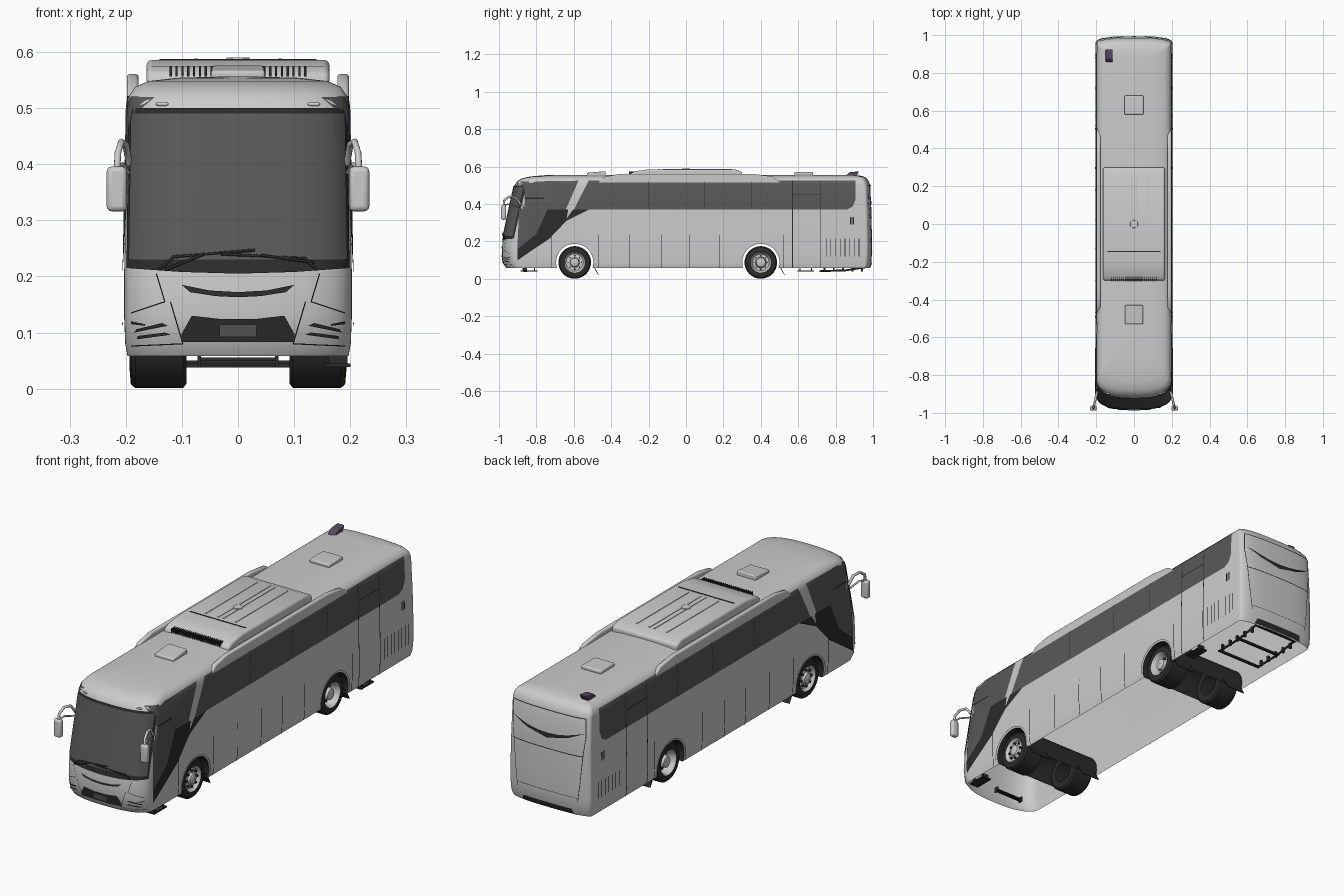
import bpy, bmesh
from math import sin, cos, pi, radians
from mathutils import Vector

if "Cube" in bpy.data.objects:
    bpy.data.objects.remove(bpy.data.objects["Cube"])

def colour(name, c):
    m = bpy.data.materials.new(name)
    m.diffuse_color = (*c, 1)
    m.use_nodes = True
    m.node_tree.nodes["Principled BSDF"].inputs["Base Color"].default_value = m.diffuse_color
    return m

GLASS = colour("glass", (.10, .10, .10))
BLACK = colour("black_trim", (.025, .025, .025))
PURPLE = colour("purple", (.10, .07, .13))

# Body levels: z, half width, front y, rear y
LEVELS = [(.058, .197, -.962, .982), (.08, .201, -.976, .99), (.13, .203, -.984, .994), (.2, .203, -.981, .994),
          (.35, .2, -.95, .992), (.5, .197, -.917, .985), (.522, .194, -.903, .977), (.538, .183, -.878, .966),
          (.548, .16, -.83, .95), (.554, .11, -.76, .92), (.556, .04, -.7, .88)]
FA, RA, N = .09, .035, 2.6      # corner depths, superellipse power
WHEELS, WZ, ARCH = (-.595, .40), .088, .1

def level(z):
    for a, b in zip(LEVELS, LEVELS[1:]):
        if z <= b[0]:
            t = max(0, (z - a[0]) / (b[0] - a[0]))
            return [p + (q - p) * t for p, q in zip(a[1:], b[1:])]
    return LEVELS[-1][1:]

def front_y(x, z):
    w, f, r = level(z)
    return f + FA - FA * max(0, 1 - min(1, abs(x) / w) ** N) ** (1 / N)

def rear_y(x, z):
    w, f, r = level(z)
    return r - RA + RA * max(0, 1 - min(1, abs(x) / w) ** N) ** (1 / N)

def side_x(y, z):
    w, f, r = level(z)
    d = max(0, (f + FA - y) / FA, (y - r + RA) / RA)
    return w * max(0, 1 - min(1, d) ** N) ** (1 / N)

def finish(name, bm, mat=None, bevel=0):
    bmesh.ops.recalc_face_normals(bm, faces=bm.faces)
    me = bpy.data.meshes.new(name)
    bm.to_mesh(me)
    bm.free()
    ob = bpy.data.objects.new(name, me)
    bpy.context.collection.objects.link(ob)
    if mat:
        me.materials.append(mat)
    if bevel:
        m = ob.modifiers.new("bevel", 'BEVEL')
        m.width, m.segments = bevel, 3
    return ob

def skin(name, polys, where, mat=None, off=.003):
    """Lay flat polygons onto the curved body: 'side' (y,z, both sides), 'front' or 'rear' (x,z)."""
    bm = bmesh.new()
    for s in ((1, -1) if where == 'side' else (1,)):
        for poly in polys:
            b = bmesh.new()
            b.faces.new([b.verts.new((u, 0, v)) for u, v in poly])
            cuts = [-.97 + .012 * i for i in range(11)] + [.96, .975] if where == 'side' else [-.2 + .0125 * i for i in range(33)]
            planes = [((u, 0, 0), (1, 0, 0)) for u in cuts] + [((0, 0, l[0]), (0, 0, 1)) for l in LEVELS]
            for co, no in planes:
                bmesh.ops.bisect_plane(b, geom=b.verts[:] + b.edges[:] + b.faces[:], plane_co=co, plane_no=no)
            for v in b.verts:
                u, z = v.co.x, v.co.z
                if where == 'side':
                    v.co = (s * (side_x(u, z) + off), u, z)
                elif where == 'front':
                    v.co = (u * (1 + off), front_y(u, z) - off, z)
                else:
                    v.co = (u, rear_y(u, z) + off, z)
            me = bpy.data.meshes.new("tmp")
            b.to_mesh(me)
            b.free()
            bm.from_mesh(me)
            bpy.data.meshes.remove(me)
    return finish(name, bm, mat)

def stroke(pts, w):
    out = []
    for p, q in zip(pts, pts[1:]):
        a, b = Vector(p), Vector(q)
        n = Vector((a.y - b.y, b.x - a.x)).normalized() * w / 2
        out.append([tuple(k) for k in (a + n, a - n, b - n, b + n)])
    return out

def both(poly):
    return [poly, [(-u, v) for u, v in poly]]

def box(name, c, size, mat=None, bevel=0):
    bm = bmesh.new()
    bmesh.ops.create_cube(bm, size=1)
    for v in bm.verts:
        v.co = Vector(c) + Vector(a * b for a, b in zip(v.co, size))
    return finish(name, bm, mat, bevel)

def prism(name, poly, x0, x1, mat=None, bevel=0):
    bm = bmesh.new()
    f = bm.faces.new([bm.verts.new((x0, y, z)) for y, z in poly])
    r = bmesh.ops.extrude_face_region(bm, geom=[f])
    bmesh.ops.translate(bm, vec=(x1 - x0, 0, 0), verts=[v for v in r['geom'] if isinstance(v, bmesh.types.BMVert)])
    return finish(name, bm, mat, bevel)

def lathe(name, prof, s, y, z, mat=None, n=40):
    bm = bmesh.new()
    rings = [[bm.verts.new((s * x, y + r * cos(2 * pi * i / n), z + r * sin(2 * pi * i / n))) for i in range(n)] for x, r in prof]
    for a, b in zip(rings, rings[1:]):
        for i in range(n):
            bm.faces.new((a[i], a[(i + 1) % n], b[(i + 1) % n], b[i]))
    return finish(name, bm, mat)

def tube(name, pts, r, mat=None):
    cu = bpy.data.curves.new(name, 'CURVE')
    cu.dimensions, cu.bevel_depth, cu.bevel_resolution, cu.use_fill_caps = '3D', r, 2, True
    sp = cu.splines.new('POLY')
    sp.points.add(len(pts) - 1)
    for p, q in zip(sp.points, pts):
        p.co = (*q, 1)
    ob = bpy.data.objects.new(name, cu)
    bpy.context.collection.objects.link(ob)
    if mat:
        cu.materials.append(mat)

# Body: stacked outlines, wheel tunnels cut through, open underneath
bm = bmesh.new()
loops = []
for z, w, f, r in LEVELS:
    pts, K = [], 40
    for i in range(K + 1):
        t = -pi / 2 + pi * i / K
        c, s = max(0, cos(t)) ** (2 / N), abs(sin(t)) ** (2 / N) * (1 if t > 0 else -1)
        pts.append((w * s, c))
    ring = [(x, f + FA - FA * c, z) for x, c in pts] + [(x, r - RA + RA * c, z) for x, c in reversed(pts)]
    loops.append([bm.verts.new(p) for p in ring])
for a, b in zip(loops, loops[1:]):
    for i in range(len(a)):
        j = (i + 1) % len(a)
        bm.faces.new((a[i], a[j], b[j], b[i]))
bm.faces.new(loops[0])
bm.faces.new(loops[-1])
body = finish("body_shell", bm)
for y in WHEELS:
    arc = [(y + ARCH * cos(2 * pi * i / 48), WZ + ARCH * sin(2 * pi * i / 48)) for i in range(48)]
    cutter = prism("arch_cutter", arc, -.3, .3)
    cutter.hide_render = True
    m = body.modifiers.new("arch", 'BOOLEAN')
    m.operation, m.object, m.solver = 'DIFFERENCE', cutter, 'EXACT'
    bpy.context.view_layer.objects.active = body
    bpy.ops.object.modifier_apply(modifier=m.name)
    bpy.data.objects.remove(cutter)
body.data.materials.clear()
body.data.materials.append(colour("body_grey", (.6, .6, .6)))
body.data.materials.append(BLACK)
bm = bmesh.new()
bm.from_mesh(body.data)
low = []
for f in bm.faces:
    c = f.calc_center_median()
    f.material_index = int(any((c.y - y) ** 2 + (c.z - WZ) ** 2 < (ARCH + .0005) ** 2 for y in WHEELS) and abs(f.normal.x) < .1)
    if c.z < .0585 and abs(f.normal.z) > .9:
        low.append(f)
bmesh.ops.delete(bm, geom=low, context='FACES')
bm.to_mesh(body.data)
bm.free()

# Side glazing with slanted light pillar
skin("side_windows", [[(-.6, .37), (.86, .37), (.89, .385), (.905, .42), (.905, .525), (-.52, .525)]], 'side', GLASS)
skin("door_glazing", [[(-.885, .52), (-.575, .525), (-.665, .32), (-.74, .22), (-.82, .17), (-.9, .105), (-.9, .2)]], 'side', GLASS)
skin("door_black_trim", [[(-.52, .37), (-.605, .37), (-.65, .305), (-.6, .33)],
     [(-.63, .37), (-.74, .37), (-.8, .24), (-.9, .16), (-.9, .1), (-.82, .155), (-.73, .215), (-.64, .31)]], 'side', BLACK, .004)
skin("door_inner_window", [[(-.83, .29), (-.79, .29), (-.785, .36), (-.83, .36)]], 'side', GLASS, .005)
lines = stroke([(-.86, .43), (-.76, .43)], .008)
for y in (-.72, -.47, -.3, -.13, .02, .18, .52):
    lines += stroke([(y, .06), (y, .235)], .003)
for y in (.57, .72):
    lines += stroke([(y, .06), (y, .525)], .004)
for y in (-.2, .1, .35):
    lines += stroke([(y, .375), (y, .52)], .003)
lines += stroke([(.57, .45), (.72, .45)], .005)
for i in range(8):
    lines += stroke([(.75 + .025 * i, .12), (.75 + .025 * i, .215)], .003)
for y in (.88, .895):
    lines += stroke([(y, .29), (y, .33)], .008)
skin("side_seams_and_vents", lines, 'side', BLACK, .0045)

# Windscreen
skin("windscreen_frame", [[(-.198, .215), (-.1, .208), (0, .205), (.1, .208), (.198, .215), (.195, .5), (-.195, .5)]], 'front', BLACK)
skin("windscreen_glass", [[(-.194, .23), (.194, .23), (.19, .49), (-.19, .49)]], 'front', GLASS, .005)

# Front grilles, lamps and seams
skin("upper_grille", [[(-.1, .185), (-.05, .175), (0, .172), (.05, .175), (.1, .185), (.085, .172), (.04, .165), (0, .163), (-.04, .165), (-.085, .172)]], 'front', BLACK)
skin("lower_grille", [[(-.1, .083), (.1, .083), (.1, .098), (.082, .13), (.03, .124), (-.03, .124), (-.082, .13), (-.1, .098)]], 'front', BLACK)
skin("number_plate", [[(-.033, .092), (.033, .092), (.033, .114), (-.033, .114)]], 'front', GLASS, .006)
lamps = both([(.125, .112), (.185, .1), (.18, .106), (.135, .117)]) + both([(.12, .096), (.18, .088), (.178, .094), (.13, .1)])
seams = both([(.19, .115), (.165, .112), (.165, .115), (.19, .12)])
for s in (1, -1):
    seams += stroke([(s * .145, .205), (s * .13, .155), (s * .19, .135)], .002)
    seams += stroke([(s * .12, .155), (s * .098, .08), (s * .19, .076)], .002)
skin("fog_lamps", lamps, 'front', BLACK)
skin("front_seams", seams, 'front', BLACK)

# Rear window swoop, lid seams and lower trim
swoop = [(-.18, .435), (-.1, .4), (-.055, .39), (0, .378), (.055, .39), (.1, .4), (.18, .435), (.1, .412), (.05, .403), (0, .4), (-.05, .403), (-.1, .412)]
skin("rear_window_swoop", [swoop], 'rear', BLACK, .005)
rs = stroke([(-.18, .5), (.18, .5)], .004) + stroke([(-.175, .33), (.175, .33)], .004)
rs += stroke([(-.15, .14), (.15, .14)], .002)
for s in (1, -1):
    rs += stroke([(s * .18, .5), (s * .183, .42), (s * .172, .33), (s * .16, .2), (s * .15, .12)], .003)
skin("rear_seams", rs, 'rear', BLACK)
skin("rear_lower_trim", [[(-.13, .06), (.13, .06), (.12, .085), (-.12, .085)]], 'rear', BLACK)

# Wheels, arch lips and mud flaps
tyre = [(.092, .05), (.092, .079), (.098, .087), (.183, .087), (.191, .08), (.193, .056)]
front_hub = [(.193, .056), (.19, .052), (.178, .046), (.182, .026), (.192, .022), (.196, .013), (.197, .001)]
rear_hub = [(.193, .056), (.189, .052), (.155, .044), (.155, .03), (.185, .024), (.188, .014), (.188, .001)]
for y, hub, tag in zip(WHEELS, (front_hub, rear_hub), ("front", "rear")):
    for s in (1, -1):
        lathe(tag + "_tyre", tyre, s, y, WZ, BLACK)
        lathe(tag + "_rim", hub, s, y, WZ)
        for i in range(8):
            a = pi * i / 4
            box(tag + "_wheel_nut", (s * (hub[3][0] + .001), y + .036 * cos(a), WZ + .036 * sin(a)), (.014, .007, .007), BLACK)
        prism(tag + "_mud_flap", [(y + .094, .075), (y + .125, .022), (y + .128, .022), (y + .1, .075)], s * .095, s * .19, BLACK)
    arc = [(y + .104 * cos(radians(a)), WZ + .104 * sin(radians(a))) for a in range(-14, 195, 8)]
    skin(tag + "_arch_lip", stroke(arc, .009), 'side', None, .004)

# Roof air conditioner with ribs, front slats and fans
ac = [(-.3, .54), (-.3, .56), (-.275, .575), (-.2, .586), (.26, .586), (.3, .572), (.3, .54)]
prism("roof_air_unit", ac, -.163, .163, None, .018)
for x in (-.075, -.012, .012, .075):
    box("air_unit_rib", (x, .06, .586), (.006, .37, .005))
box("air_unit_cross_seam", (0, -.145, .586), (.28, .006, .003), BLACK)
for i in range(24):
    box("air_unit_slat", (-.12 + .24 * i / 23, -.29, .565), (.004, .03, .018), BLACK)
for x in (-.105, -.035, .035, .105):
    lathe("air_unit_fan", [(.585, .022), (.59, .02), (.59, .001)], 1, 0, 0, None, 20).matrix_world = \
        ((0, 0, 1, x), (0, 1, 0, -.195), (1, 0, 0, -.002), (0, 0, 0, 1))

# Roof edge pods, hatches, rear roof pod, marker lamps
for s in (1, -1):
    prism("roof_edge_pod", [(-.48, .51), (-.44, .545), (-.36, .561), (.36, .561), (.46, .548), (.52, .51)], s * .177, s * .198, None, .006)
    box("marker_lamp", (s * .135, front_y(.135, .507), .507), (.022, .012, .006), None, .003)
box("rear_roof_hatch", (0, .63, .562), (.1, .1, .018), None, .006)
prism("front_roof_hatch", [(-.53, .552), (-.53, .567), (-.43, .576), (-.43, .552)], -.048, .048, None, .005)
prism("roof_pod", [(.855, .55), (.875, .57), (.925, .575), (.91, .55)], -.15, -.113, PURPLE, .003)

# Wing mirrors and wipers
for s in (1, -1):
    box("mirror_housing", (s * .216, -.975, .356), (.036, .026, .08), None, .009)
    tube("mirror_arm", [(s * .194, -.885, .4), (s * .2, -.91, .435), (s * .208, -.945, .44), (s * .214, -.972, .42), (s * .216, -.975, .385)], .006)
    tube("mirror_stay", [(s * .196, -.895, .385), (s * .206, -.945, .4), (s * .214, -.97, .395)], .004)
for pts in ([(-.14, .212), (-.115, .235), (.03, .247)], [(.14, .212), (.12, .232), (-.03, .24)], [(-.13, .212), (-.06, .24)], [(.135, .225), (.04, .238)]):
    tube("wiper", [(x, front_y(x, z) - .008, z) for x, z in pts], .0025, BLACK)

# Underside: front ladder, steps and rear engine frame
for z in (.043, .053):
    box("front_tow_bar", (0, -.86, z), (.14, .008, .005), BLACK)
for x in (-.069, .069):
    box("front_tow_post", (x, -.86, .05), (.006, .02, .024), BLACK)
for y in (-.84, .64):
    box("side_step", (.178, y, .042), (.045, .09, .006), BLACK)
    for d in (-.03, .03):
        box("step_hanger", (.178, y + d, .054), (.035, .006, .026), BLACK)
for s in (1, -1):
    tube("engine_frame_rail", [(s * .11, .72, .042), (s * .11, .85, .045), (s * .11, .975, .065)], .005, BLACK)
    for i in range(5):
        box("engine_frame_peg", (s * .11, .74 + .05 * i, .052), (.012, .01, .026), BLACK)
for y, z in ((.72, .042), (.85, .046), (.97, .062)):
    box("engine_frame_cross", (0, y, z), (.23, .012, .008), BLACK)

# Smooth shading with crisp edges
bpy.ops.object.select_all(action='DESELECT')
for ob in bpy.context.scene.objects:
    if ob.type == 'MESH':
        ob.select_set(True)
        bpy.context.view_layer.objects.active = ob
bpy.ops.object.shade_smooth_by_angle(angle=radians(35))
